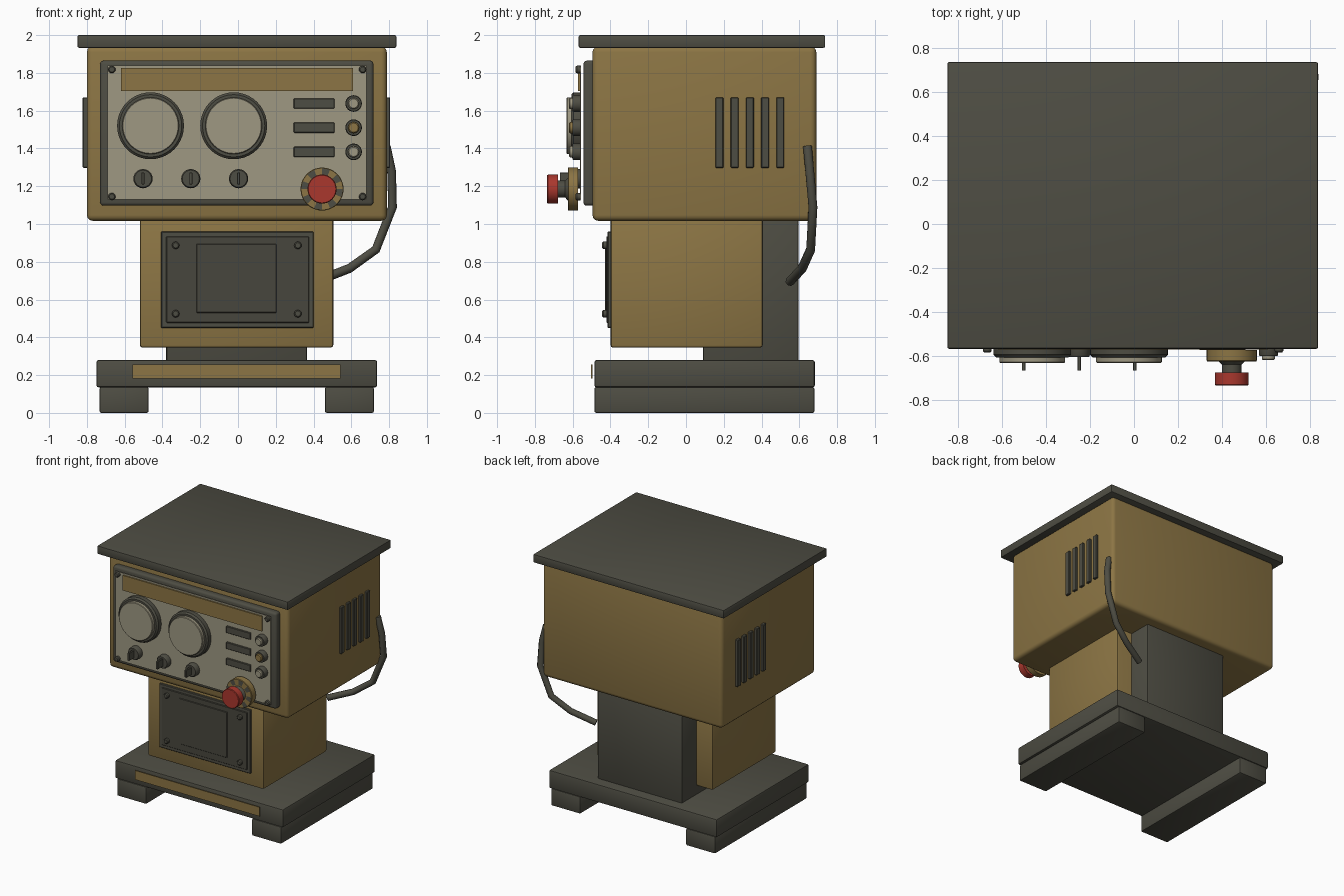
import bpy, bmesh, math
from mathutils import Vector

if "Cube" in bpy.data.objects:
    bpy.data.objects.remove(bpy.data.objects["Cube"])


def material(name, rgb):
    m = bpy.data.materials.new(name)
    m.diffuse_color = (*rgb, 1)
    m.use_nodes = True
    m.node_tree.nodes["Principled BSDF"].inputs["Base Color"].default_value = m.diffuse_color
    return m


TAN = material("mustard paint", (0.262, 0.178, 0.058))
DARK = material("dark grey metal", (0.076, 0.074, 0.056))
SHADE = material("deep grey plate", (0.064, 0.061, 0.047))
CREAM = material("pale cream", (0.342, 0.314, 0.223))
RED = material("button red", (0.40, 0.039, 0.027))


def finish(name, bm, *mats, smooth=False):
    bmesh.ops.recalc_face_normals(bm, faces=bm.faces)
    me = bpy.data.meshes.new(name)
    bm.to_mesh(me)
    bm.free()
    ob = bpy.data.objects.new(name, me)
    bpy.context.collection.objects.link(ob)
    for m in mats:
        me.materials.append(m)
    if smooth:
        bpy.ops.object.select_all(action='DESELECT')
        ob.select_set(True)
        bpy.context.view_layer.objects.active = ob
        bpy.ops.object.shade_smooth_by_angle(angle=math.radians(35))
    return ob


def box(name, x, y, z, mat, bevel=0.0, segs=2):
    """Box from (min, max) ranges, with optionally rounded edges."""
    bm = bmesh.new()
    bmesh.ops.create_cube(bm, size=1)
    for v in bm.verts:
        v.co = Vector([(r[0] + r[1]) / 2 + c * (r[1] - r[0]) for r, c in zip((x, y, z), v.co)])
    if bevel:
        bmesh.ops.bevel(bm, geom=bm.edges[:], offset=bevel, segments=segs,
                        profile=0.5, affect='EDGES')
    return finish(name, bm, mat, smooth=bevel > 0)


def turned(name, cx, cz, profile, mat, sides=32):
    """Solid lathed about the y axis from (radius, y) points."""
    bm = bmesh.new()
    rings = []
    for r, y in profile:
        rings.append([bm.verts.new((cx + r * math.cos(2 * math.pi * i / sides), y,
                                    cz + r * math.sin(2 * math.pi * i / sides)))
                      for i in range(sides)])
    for a, b in zip(rings, rings[1:]):
        for i in range(sides):
            j = (i + 1) % sides
            bm.faces.new((a[i], a[j], b[j], b[i]))
    bm.faces.new(rings[0])
    bm.faces.new(rings[-1])
    return finish(name, bm, mat, smooth=True)


# base, runners and front stripe
box("base_slab", (-0.75, 0.737), (-0.485, 0.682), (0.135, 0.28), DARK, 0.012)
box("left_runner", (-0.733, -0.473), (-0.485, 0.68), (0, 0.137), DARK, 0.01)
box("right_runner", (0.46, 0.72), (-0.485, 0.68), (0, 0.137), DARK, 0.01)
box("base_stripe", (-0.558, 0.543), (-0.502, -0.496), (0.182, 0.255), TAN)

# column and rear spine
box("rear_spine", (-0.38, 0.365), (0.09, 0.595), (0.27, 1.03), DARK, 0.01)
box("column", (-0.52, 0.505), (-0.40, 0.407), (0.345, 1.04), TAN, 0.015)

# service panel on the column
box("service_panel", (-0.407, 0.40), (-0.415, -0.39), (0.45, 0.96), DARK, 0.004, 1)
box("service_cover", (-0.38, 0.375), (-0.422, -0.41), (0.477, 0.935), SHADE, 0.003, 1)
box("service_hatch", (-0.22, 0.203), (-0.428, -0.42), (0.53, 0.895), SHADE, 0.003, 1)
for x in (-0.33, 0.317):
    for z in (0.525, 0.887):
        turned("service_screw", x, z, [(0.02, -0.42), (0.02, -0.438), (0.014, -0.444)], DARK, 12)

# cabinet and roof
box("cabinet", (-0.80, 0.788), (-0.495, 0.69), (1.017, 1.94), TAN, 0.03, 3)
box("roof", (-0.85, 0.838), (-0.568, 0.737), (1.933, 2.0), DARK, 0.008)

# side vents
for x in ((-0.822, -0.79), (0.775, 0.806)):
    for i in range(5):
        y = 0.177 + i * 0.0805
        box("vent_slat", x, (y - 0.021, y + 0.021), (1.297, 1.67), DARK, 0.004, 1)

# instrument panel
box("panel_frame", (-0.73, 0.717), (-0.543, -0.48), (1.097, 1.865), DARK, 0.018, 3)
box("panel_plate", (-0.692, 0.68), (-0.560, -0.555), (1.13, 1.838), CREAM)
box("header_strip", (-0.62, 0.61), (-0.571, -0.560), (1.705, 1.825), TAN)
for x in (-0.668, 0.66):
    for z in (1.145, 1.818):
        turned("panel_screw", x, z, [(0.02, -0.558), (0.02, -0.578), (0.014, -0.585)], DARK, 12)

# two large dials
for x in (-0.463, -0.023):
    turned("dial_ring", x, 1.52, [(0.177, -0.556), (0.177, -0.595), (0.165, -0.607)], DARK, 40)
    turned("dial_face", x, 1.52, [(0.15, -0.60), (0.15, -0.628), (0.146, -0.632)], CREAM, 40)

# rotary switches
for x in (-0.503, -0.25, 0.003):
    turned("switch_body", x, 1.24, [(0.051, -0.556), (0.051, -0.596), (0.045, -0.605)], DARK, 24)
    box("switch_blade", (x - 0.008, x + 0.008), (-0.668, -0.60), (1.21, 1.272), DARK, 0.002, 1)

# slots and indicator lamps
for z, lens in ((1.638, CREAM), (1.51, TAN), (1.382, CREAM)):
    box("label_slot", (0.295, 0.51), (-0.573, -0.558), (z - 0.027, z + 0.027), DARK, 0.003, 1)
    turned("lamp_ring", 0.612, z, [(0.044, -0.556), (0.044, -0.595), (0.04, -0.602)], DARK, 24)
    turned("lamp_lens", 0.612, z, [(0.03, -0.60), (0.03, -0.614), (0.024, -0.62)], lens, 24)

# emergency button with striped collar
BX, BZ = 0.445, 1.185
turned("button_collar", BX, BZ, [(0.114, -0.573), (0.114, -0.622), (0.111, -0.626)], TAN, 32)
turned("button_stem", BX, BZ, [(0.066, -0.62), (0.045, -0.64), (0.045, -0.68)], DARK, 24)
turned("button_cap", BX, BZ, [(0.077, -0.677), (0.077, -0.73), (0.073, -0.735)], RED, 32)
bm = bmesh.new()
N = 32
inner, outer = ([bm.verts.new((BX + r * math.cos(2 * math.pi * i / N), -0.628,
                               BZ + r * math.sin(2 * math.pi * i / N))) for i in range(N)]
                for r in (0.07, 0.109))
for i in range(N):
    j = (i + 1) % N
    f = bm.faces.new((inner[i], outer[i], outer[j], inner[j]))
    f.material_index = (i // 2) % 2
finish("collar_stripes", bm, TAN, DARK)

# cable from the cabinet side to behind the column
path = [(0.785, 0.643, 1.41), (0.813, 0.655, 1.28), (0.818, 0.672, 1.09),
        (0.73, 0.66, 0.865), (0.59, 0.615, 0.765), (0.41, 0.55, 0.695)]
cu = bpy.data.curves.new("cable", 'CURVE')
cu.dimensions = '3D'
cu.bevel_depth = 0.025
cu.bevel_resolution = 2
cu.use_fill_caps = True
sp = cu.splines.new('POLY')
sp.points.add(len(path) - 1)
for p, co in zip(sp.points, path):
    p.co = (*co, 1)
cu.materials.append(DARK)
bpy.context.collection.objects.link(bpy.data.objects.new("cable", cu))
